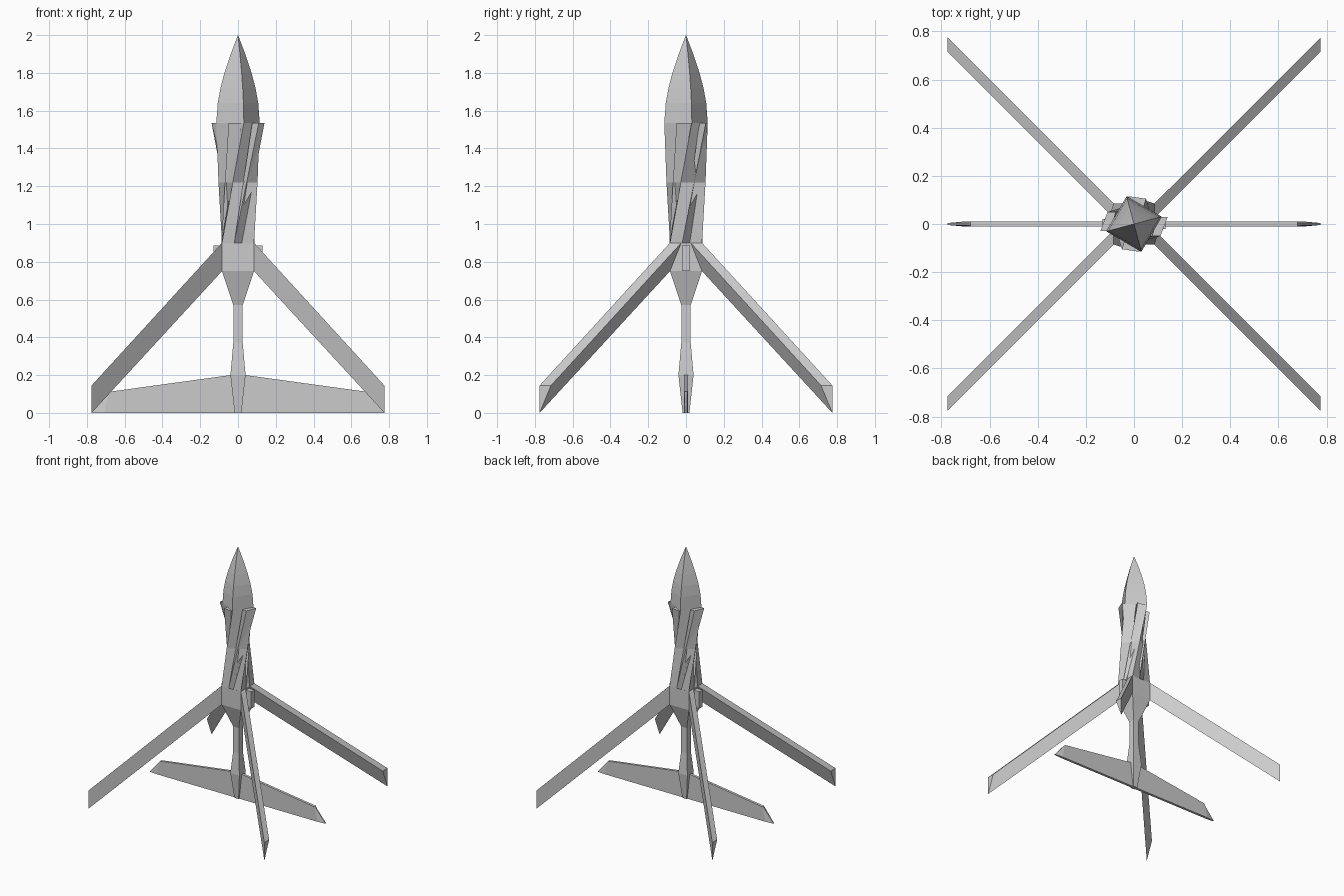
import bpy, bmesh, math

if "Cube" in bpy.data.objects:
    bpy.data.objects.remove(bpy.data.objects["Cube"])


def make(name, sections, mirrors=()):
    """Loft equal-sized rings of points, closing both ends."""
    bm = bmesh.new()
    rings = [[bm.verts.new(p) for p in s] for s in sections]
    n = len(rings[0])
    for a, b in zip(rings, rings[1:]):
        for i in range(n):
            j = (i + 1) % n
            bm.faces.new((a[i], a[j], b[j], b[i]))
    bm.faces.new(rings[0])
    bm.faces.new(rings[-1])
    bmesh.ops.remove_doubles(bm, verts=bm.verts, dist=1e-5)
    bmesh.ops.recalc_face_normals(bm, faces=bm.faces)
    me = bpy.data.meshes.new(name)
    bm.to_mesh(me)
    bm.free()
    ob = bpy.data.objects.new(name, me)
    bpy.context.collection.objects.link(ob)
    if mirrors:
        m = ob.modifiers.new("mirror", 'MIRROR')
        m.use_axis = [a in mirrors for a in "xyz"]
        m.use_clip = False
        m.use_mirror_merge = False
    return ob


def square(z, r, deg=45):
    return [(r * math.cos(math.radians(deg + 90 * k)),
             r * math.sin(math.radians(deg + 90 * k)), z) for k in range(4)]


R2 = math.sqrt(2)

# Tail rod, taper and square hub
make("tail_and_hub", [square(z, h * R2) for z, h in
     ((0, .018), (.2, .04), (.37, .025), (.57, .025), (.75, .085), (.9, .085))])

# Twisted barrel
make("twisted_barrel", [square(.9, .12, 45), square(1.22, .107, 75),
                        square(1.535, .119, 105)])

# Four-sided pointed nose
make("nose", [square(z, r, 105) for z, r in
     ((1.535, .119), (1.64, .111), (1.72, .096), (1.8, .074),
      (1.9, .040), (2, 0.0003))])

# Triangular swept legs
make("legs", [
    [(.085, .025, .9), (.085, .085, .9), (.085, .085, .75)],
    [(.775, .715, .145), (.775, .775, .145), (.775, .775, 0)]], "xy")

# Small side blocks on the hub
make("side_blocks", [[(x, -.02, .75), (x, .02, .75), (x, .02, .885), (x, -.02, .885)]
                     for x in (.08, .13)], "x")


# Tail wing, thinning at the tips
def wing_section(x, top, t):
    return [(x, -t, 0), (x, t, 0), (x + (top[0] - x), t, top[1]),
            (x + (top[0] - x), -t, top[1])]


make("tail_wing", [wing_section(0, (0, .2), .01),
                   wing_section(.04, (.04, .2), .01),
                   wing_section(.71, (.68, .112), .01),
                   wing_section(.775, (.68, .112), .004)], "x")

# Slanted fins following the twist, in opposite pairs
FINS = {
    "side_fin": ([(-.02, -.088), (.02, -.088), (.015, -.05), (-.015, -.05)],
                 [(.11, -.05), (.14, .03), (.1, .03), (.075, -.05)]),
    "front_fin": ([(-.088, .02), (-.088, -.02), (-.05, -.015), (-.05, .015)],
                  [(-.05, -.105), (.02, -.115), (.02, -.075), (-.04, -.07)]),
}
for name, (low, high) in FINS.items():
    for s, side in ((1, "a"), (-1, "b")):
        make(f"{name}_{side}", [[(s * x, s * y, z) for x, y in ring]
                                for ring, z in ((low, .9), (high, 1.535))])
